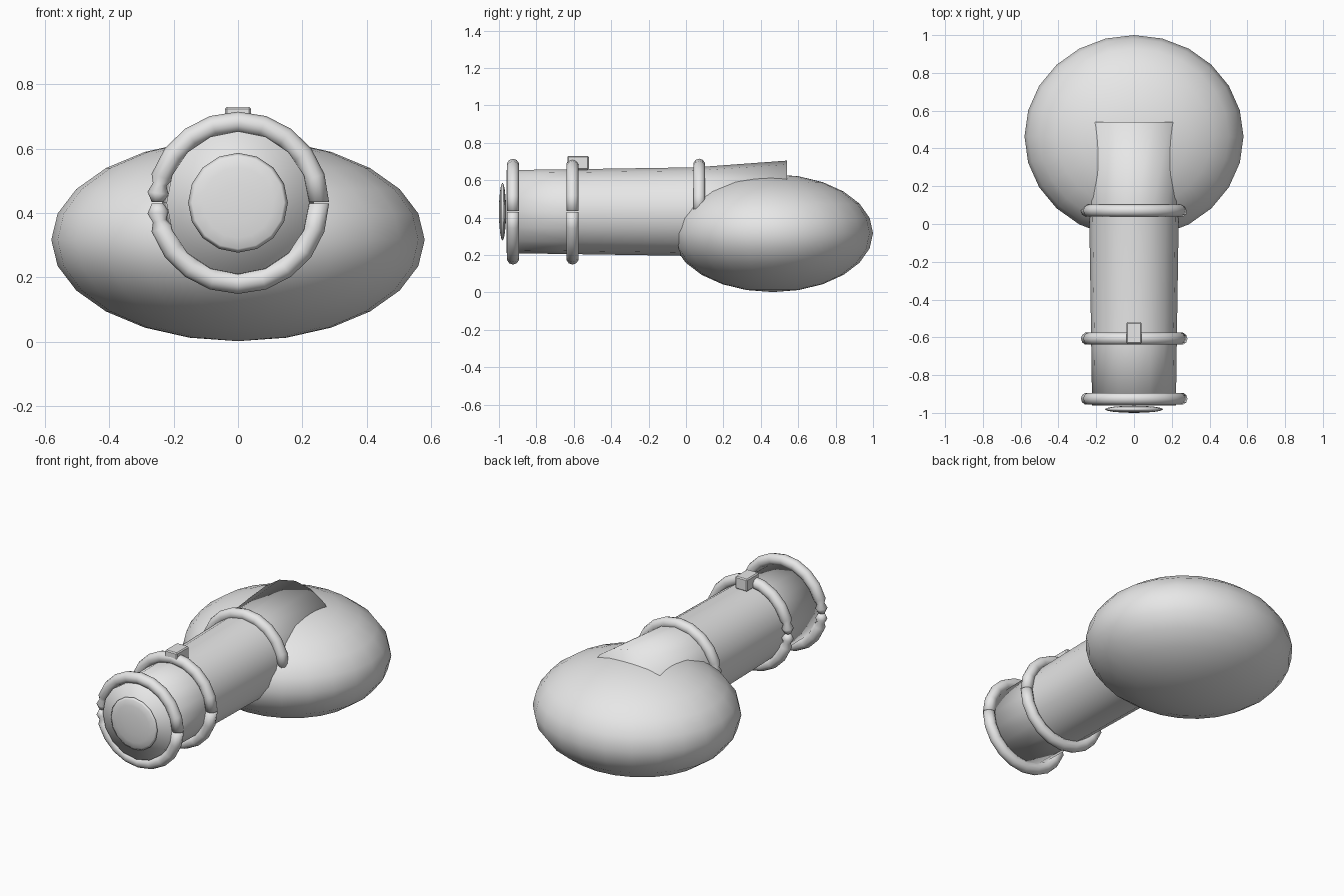
import bpy
import bmesh
from math import sin, cos, pi
from mathutils import Matrix, Vector

if "Cube" in bpy.data.objects:
    bpy.data.objects.remove(bpy.data.objects["Cube"])

AXIS_Z = 0.432

metal = bpy.data.materials.new("plain_grey")
metal.use_nodes = True
metal.diffuse_color = (0.8, 0.8, 0.8, 1)
metal.node_tree.nodes["Principled BSDF"].inputs["Base Color"].default_value = (0.8, 0.8, 0.8, 1)


def finish(name, bm, smooth=True):
    bmesh.ops.recalc_face_normals(bm, faces=bm.faces)
    for f in bm.faces:
        f.smooth = smooth
    mesh = bpy.data.meshes.new(name)
    bm.to_mesh(mesh)
    bm.free()
    mesh.materials.append(metal)
    obj = bpy.data.objects.new(name, mesh)
    bpy.context.collection.objects.link(obj)
    return obj


def skin(bm, sections):
    """Bridge a list of point loops and cap both ends."""
    loops = [[bm.verts.new(p) for p in s] for s in sections]
    n = len(loops[0])
    for a, b in zip(loops, loops[1:]):
        for i in range(n):
            j = (i + 1) % n
            bm.faces.new((a[i], a[j], b[j], b[i]))
    bm.faces.new(loops[0])
    bm.faces.new(loops[-1][::-1])


def ellipsoid(name, centre, radii, segments, rings, turn=Matrix()):
    bm = bmesh.new()
    bmesh.ops.create_uvsphere(bm, u_segments=segments, v_segments=rings, radius=1)
    bm.transform(Matrix.Translation(centre) @ Matrix.Diagonal((*radii, 1)) @ turn)
    return finish(name, bm)


def band(name, y, major=0.25, minor=0.033):
    """Two half hoops meeting at the sides, pinched at the -x joint."""
    bm = bmesh.new()
    steps = [i / 10 for i in range(10)] + [0.93, 0.965, 1.0]
    pinch = {0.93: 0.65, 0.965: 1.0, 1.0: 0.55}
    for side in (1, -1):
        sections = []
        for t in steps:
            a = side * (0.01 + t * (pi - 0.02))
            r = minor * pinch.get(t, 1.0)
            loop = []
            for k in range(10):
                b = 2 * pi * k / 10
                d = major + r * cos(b)
                loop.append((d * cos(a), y + r * sin(b), AXIS_Z + d * sin(a)))
            sections.append(loop)
        skin(bm, sections)
    return finish(name, bm)


# Rounded body
ellipsoid("body", (0, 0.463, 0.317), (0.58, 0.537, 0.315), 24, 12)

# Barrel, flaring toward the buried rear end
bm = bmesh.new()
skin(bm, [[(r * sin(2 * pi * k / 16), y, AXIS_Z + r * cos(2 * pi * k / 16))
           for k in range(16)]
          for y, r in ((-0.96, 0.222), (-0.6, 0.227), (0.05, 0.237), (0.54, 0.273))])
finish("barrel", bm)

# Flat muzzle plug
ellipsoid("muzzle_plug", (0, -0.981, AXIS_Z), (0.155, 0.019, 0.155), 16, 8,
          Matrix.Rotation(pi / 2, 4, 'X'))

# Bands around the barrel
for name, y in (("muzzle_band", -0.925), ("middle_band", -0.607), ("rear_band", 0.071)):
    band(name, y)

# Small sight on the middle band
bm = bmesh.new()
bmesh.ops.create_cube(bm, size=1)
bm.transform(Matrix.Translation((0, -0.577, 0.693)) @ Matrix.Diagonal((0.08, 0.115, 0.074, 1)))
bmesh.ops.bevel(bm, geom=bm.edges[:], offset=0.006, segments=1, affect='EDGES')
finish("sight", bm, smooth=False)
